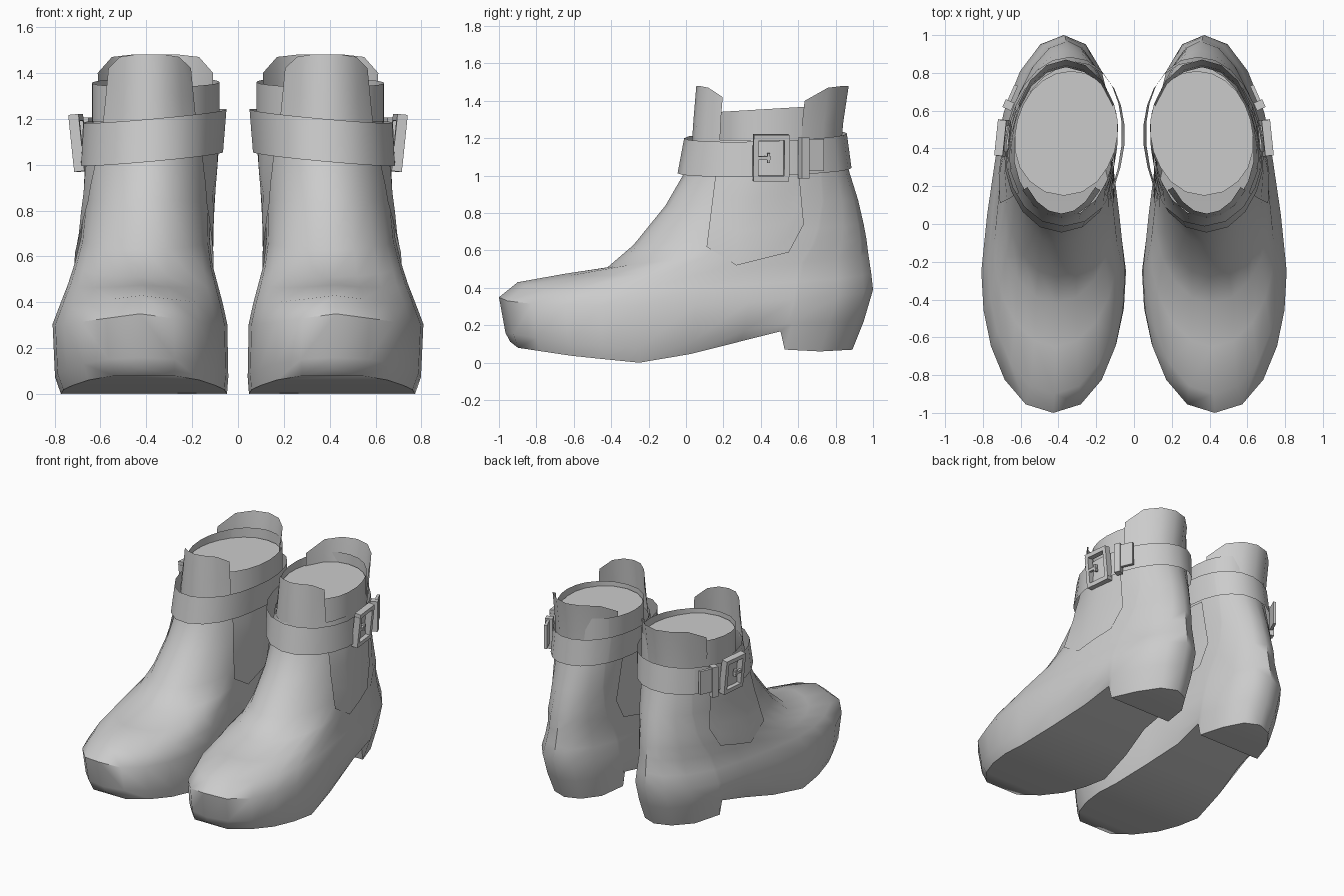
import bpy, bmesh
from math import sin, cos, exp, radians
from mathutils import Matrix, Vector
from mathutils.bvhtree import BVHTree

if "Cube" in bpy.data.objects:
    bpy.data.objects.remove(bpy.data.objects["Cube"])

# Ring angles in degrees from the toe; the close pair carries the heel step
HALF = [0, 20, 40, 58, 74, 90, 104, 118, 131.5, 133, 148, 164, 180]
ANGLES = [radians(a) for a in HALF + [360 - a for a in HALF[-2:0:-1]]]


def finish(name, bm, angle=45):
    """Turn a bmesh into an object mirrored over x = 0."""
    bmesh.ops.recalc_face_normals(bm, faces=bm.faces)
    me = bpy.data.meshes.new(name)
    bm.to_mesh(me)
    bm.free()
    ob = bpy.data.objects.new(name, me)
    bpy.context.collection.objects.link(ob)
    bpy.ops.object.select_all(action='DESELECT')
    ob.select_set(True)
    bpy.context.view_layer.objects.active = ob
    bpy.ops.object.shade_smooth_by_angle(angle=radians(angle))
    m = ob.modifiers.new("pair", 'MIRROR')
    m.use_mirror_merge = False
    return ob


def loft(rows, closed=True, caps=()):
    """Skin rows of points; caps are closed with strips from side to side."""
    bm = bmesh.new()
    vr = [[bm.verts.new(p) for p in r] for r in rows]
    n = len(rows[0])
    for a, b in zip(vr, vr[1:]):
        for i in range(n if closed else n - 1):
            j = (i + 1) % n
            bm.faces.new((a[i], a[j], b[j], b[i]))
    for c in caps:
        r = vr[c]
        for i in range(n // 2):
            quad = [r[i], r[i + 1], r[n - i - 1], r[(n - i) % n]]
            bm.faces.new(list(dict.fromkeys(quad)))
    return bm


def lerp_table(t, v):
    for (a, za), (b, zb) in zip(t, t[1:]):
        if v <= b:
            return za + (zb - za) * max(0, v - a) / (b - a)
    return t[-1][1]


def egg(yf, yb, xl, xr, wy, zfun, power=0.85, dip=0.0, pinch=0.0):
    """Ring of two half ellipses, widest at y = wy; sides may dip, waist may pinch."""
    pts = []
    for a in ANGLES:
        c, s = cos(a), sin(a)
        y = wy - c * ((wy - yf) if c > 0 else (yb - wy))
        w = abs(s) ** power * (1 if s > 0 else -1) if abs(s) > 1e-6 else 0
        w *= 1 - pinch * exp(-((y - 0.25) / 0.28) ** 2)
        x = (xl + xr) / 2 + w * (xr - xl) / 2 - 0.08 * max(0, y - 0.3)
        pts.append((x, y, zfun(y) - dip * abs(s)))
    return pts


def boxes(name, items, pivot=(0, 0, 0), turn=0, lean=0):
    """Join boxes given as (centre, size), turned together about z."""
    bm = bmesh.new()
    base = (Matrix.Translation(pivot) @ Matrix.Rotation(radians(turn), 4, 'Z')
            @ Matrix.Rotation(radians(lean), 4, 'Y'))
    for c, s in items:
        m = base @ Matrix.Translation(c) @ Matrix.Diagonal((*s, 1))
        bmesh.ops.create_cube(bm, size=1, matrix=m)
    return finish(name, bm, 30)


# Boot upper: sole with stepped heel first, then rings climbing to the ankle
sole = [(-0.95, 0.12), (-0.9, 0.08), (-0.6, 0.035), (-0.25, 0.0), (-0.1, 0.015), (0.515, 0.17),
        (0.53, 0.05), (0.9, 0.07)]
welt = [(-0.97, 0.16), (-0.6, 0.1), (-0.2, 0.07), (0.5, 0.21), (0.95, 0.22)]
rings = [
    egg(-0.94, 0.89, 0.045, 0.775, -0.25, lambda y: lerp_table(sole, y), 0.95, 0, 0.2),
    egg(-0.965, 0.95, 0.04, 0.80, -0.25, lambda y: lerp_table(welt, y), 0.9, 0, 0.14),
]
levels = [  # y front, z front, y back, z back, x left, x right, widest y, power, dip, pinch
    (-1.00, 0.35, 1.00, 0.39, 0.045, 0.81, -0.25, 0.9, 0.06, 0.1),
    (-0.90, 0.43, 0.99, 0.48, 0.065, 0.775, -0.2, 0.95, 0.05, 0.08),
    (-0.65, 0.475, 0.975, 0.58, 0.085, 0.745, -0.1, 1, 0.03, 0.06),
    (-0.42, 0.51, 0.965, 0.66, 0.10, 0.725, 0.1, 1, 0, 0.05),
    (-0.28, 0.63, 0.95, 0.74, 0.115, 0.695, 0.22, 1, 0, 0.03),
    (-0.11, 0.84, 0.92, 0.87, 0.12, 0.67, 0.35, 1, 0, 0),
    (0.00, 1.03, 0.87, 1.03, 0.11, 0.66, 0.42, 1, 0, 0),
    (0.035, 1.19, 0.835, 1.19, 0.105, 0.645, 0.44, 1, 0, 0),
]
for yf, zf, yb, zb, xl, xr, wy, *shape in levels:
    rings.append(egg(yf, yb, xl, xr, wy,
                     lambda y: zf + (zb - zf) * (y - yf) / (yb - yf), *shape))
bm = loft(rings, caps=(0,))
upper_surface = BVHTree.FromBMesh(bm)
finish("boot_upper", bm, 45)

# Side gores: panels laid on the upper, on both sides of the ankle
columns = [(0.11, 0.62, 0.165), (0.27, 0.52, 0.28), (0.41, 0.555, 0.4),
           (0.55, 0.59, 0.52), (0.63, 0.74, 0.6)]  # y bottom, z bottom, y top
for name, side in (("outer_gore", 1), ("inner_gore", -1)):
    rows = []
    for k in range(7):
        t = k / 6
        row = []
        for yb, zb, yt in columns:
            y, z = yb + (yt - yb) * t, zb + (1.06 - zb) * t
            hit = upper_surface.ray_cast(Vector((0.38 + side, y, z)), Vector((-side, 0, 0)))[0]
            row.append((hit.x + side * 0.014, y, z))
        rows.append(row)
    finish(name, loft(rows, closed=False))

# Ankle lining: open collar with a floor just below its rim
collar = [egg(0.14, 0.82, 0.095, 0.65, 0.47, f, 0.95) for f in (
    lambda y: 1.12, lambda y: 1.33 + 0.06 * y)]
finish("ankle_collar", loft(collar))
floor = [egg(0.15, 0.81, 0.10, 0.645, 0.47, lambda y, z=z: z, 0.95) for z in (1.27, 1.31)]
finish("collar_floor", loft(floor, caps=(1,)))


# Pull tabs: curved sheets rising at the front and back of the ankle
def tab(name, cx, facing, span, profile, drops):
    rows = []
    for k, (z, rx, ry) in enumerate(profile):
        row = []
        for i, drop in enumerate(drops):
            a = radians(facing + span * (2 * i / (len(drops) - 1) - 1))
            row.append((cx + rx * sin(a), 0.45 - ry * cos(a),
                        z - (drop if k == len(profile) - 1 else 0)))
        rows.append(row)
    finish(name, loft(rows, closed=False), 50)


tab("front_tab", 0.385, 0, 50, [(1.15, 0.27, 0.42), (1.3, 0.25, 0.41), (1.48, 0.235, 0.395)],
    [0.06, 0.01, 0, 0, 0, 0.01, 0.06])
tab("back_tab", 0.36, 180, 64, [(1.15, 0.27, 0.38), (1.28, 0.275, 0.39), (1.48, 0.28, 0.42)],
    [0.08, 0.01, 0, 0, 0, 0.01, 0.08])

# Ankle strap: a tilted band, higher on the inner side
strap = []
for z, yf, yb, xl, xr in ((1.025, -0.045, 0.885, 0.075, 0.695), (1.21, -0.01, 0.86, 0.06, 0.685)):
    band = egg(yf, yb, xl, xr, 0.42, lambda y: z + 0.025 * (y - 0.4), 0.95)
    strap.append([(x, y, h - 0.09 * (x - 0.375)) for x, y, h in band])
finish("ankle_strap", loft(strap))

# Buckle frame with prong, on the outer side
boxes("buckle", [((0, 0, 0.11), (0.045, 0.19, 0.03)), ((0, 0, -0.11), (0.045, 0.19, 0.03)),
                 ((0, 0.083, 0), (0.045, 0.028, 0.2)), ((0, -0.083, 0), (0.045, 0.028, 0.2)),
                 ((0.012, -0.045, 0), (0.018, 0.08, 0.02)), ((0.012, -0.015, 0), (0.025, 0.015, 0.05))],
      (0.695, 0.455, 1.095), 6, 6)

# Strap keeper loop and the loose strap end behind it
boxes("strap_keeper", [((0, 0, 0), (0.05, 0.045, 0.22))], (0.665, 0.63, 1.095), 24)
boxes("strap_end", [((0, 0, 0), (0.02, 0.13, 0.17))], (0.65, 0.675, 1.11), 24)
